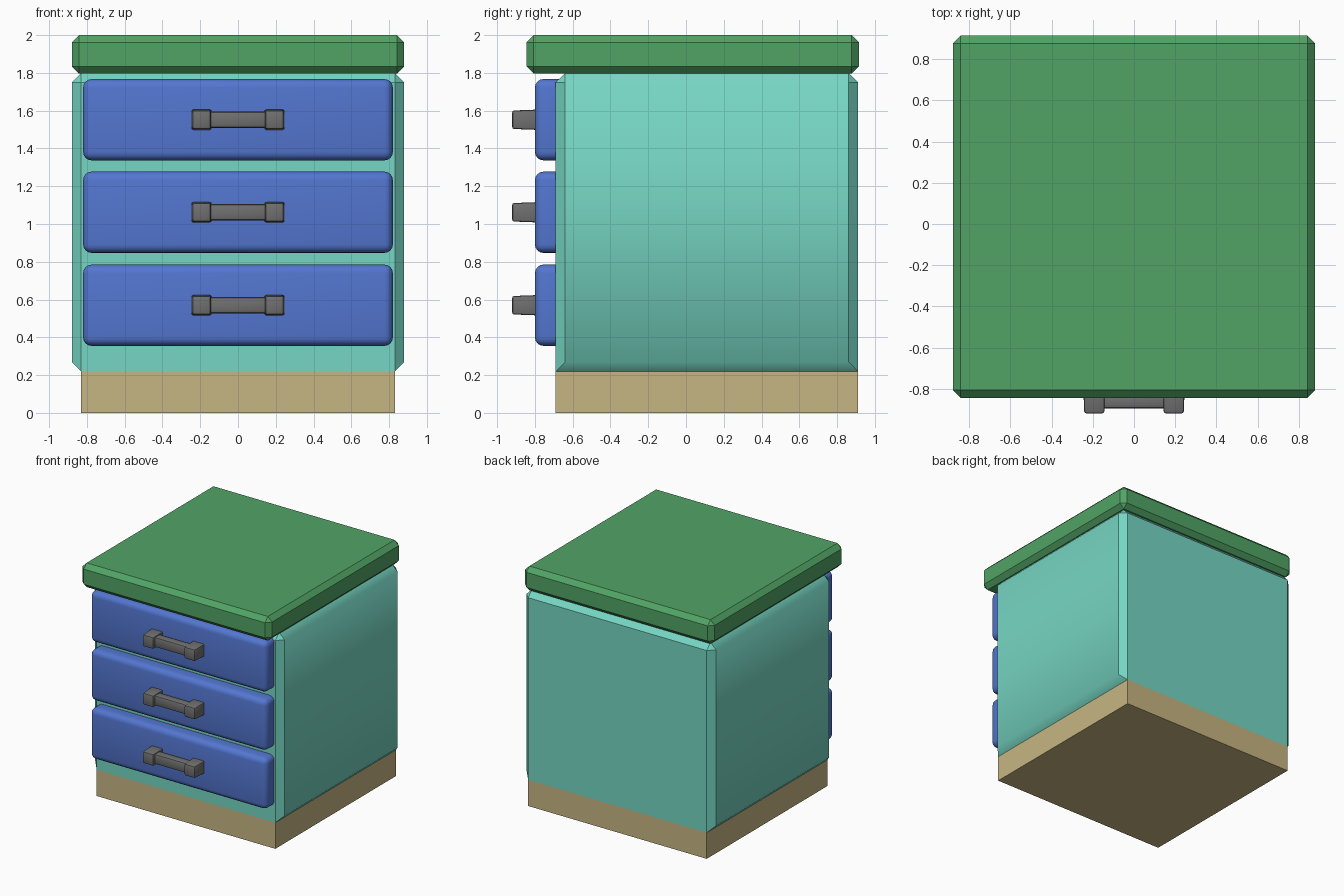
import bpy, bmesh, math
from mathutils import Vector

if "Cube" in bpy.data.objects:
    bpy.data.objects.remove(bpy.data.objects["Cube"])


def material(name, r, g, b):
    lin = lambda c: ((c / 255 + 0.055) / 1.055) ** 2.4
    m = bpy.data.materials.new(name)
    m.diffuse_color = (lin(r), lin(g), lin(b), 1)
    m.use_nodes = True
    m.node_tree.nodes["Principled BSDF"].inputs["Base Color"].default_value = m.diffuse_color
    return m


GREEN = material("green", 82, 164, 101)
TEAL = material("teal", 118, 214, 195)
BLUE = material("blue", 83, 118, 208)
GREY = material("grey", 112, 112, 112)
TAN = material("tan", 198, 181, 130)


def finish(name, bm, mat):
    bmesh.ops.recalc_face_normals(bm, faces=bm.faces)
    me = bpy.data.meshes.new(name)
    bm.to_mesh(me)
    bm.free()
    me.materials.append(mat)
    ob = bpy.data.objects.new(name, me)
    bpy.context.collection.objects.link(ob)
    return ob


def box(name, lo, hi, mat, bevel=0, segments=1, taper=1.0, smooth=None):
    """Box between two corners; taper shrinks the front (-y) end."""
    bm = bmesh.new()
    bmesh.ops.create_cube(bm, size=1)
    lo, hi = Vector(lo), Vector(hi)
    mid, size = (lo + hi) / 2, hi - lo
    for v in bm.verts:
        k = taper if v.co.y < 0 else 1
        v.co = mid + Vector((v.co.x * size.x * k, v.co.y * size.y, v.co.z * size.z * k))
    if bevel:
        bmesh.ops.bevel(bm, geom=bm.edges[:], offset=bevel, segments=segments,
                        profile=0.5, affect='EDGES')
    ob = finish(name, bm, mat)
    if smooth:
        bpy.ops.object.select_all(action='DESELECT')
        ob.select_set(True)
        bpy.context.view_layer.objects.active = ob
        bpy.ops.object.shade_smooth_by_angle(angle=math.radians(smooth))
    return ob


# plinth
box("base", (-0.83, -0.69, 0), (0.83, 0.91, 0.22), TAN)

# cabinet body: chamfered everywhere except along the front and back bottom edges
C, F, B = 0.05, -0.69, 0.91
bm = bmesh.new()
for s in (-1, 1):
    for y, inner in ((F, F + C), (B, B - C)):
        for co in ((0.83, y, 0.22), (0.83, y, 1.75), (0.88, inner, 0.27),
                   (0.88, inner, 1.75), (0.83, inner, 1.80)):
            bm.verts.new((s * co[0], co[1], co[2]))
bmesh.ops.convex_hull(bm, input=bm.verts[:])
bmesh.ops.dissolve_limit(bm, angle_limit=0.02, verts=bm.verts[:], edges=bm.edges[:])
for f in bm.faces:
    f.smooth = True
for e in bm.edges:  # the side panels blend softly into their top and bottom chamfers
    a, b = (v.co for v in e.verts)
    side = abs(a.x) > 0.87 and abs(b.x) > 0.87 and abs(a.z - b.z) < 0.01
    e.smooth = side
finish("cabinet_body", bm, TEAL)

# table top
box("table_top", (-0.88, -0.845, 1.797), (0.88, 0.915, 2.0), GREEN, 0.038, 1)

# drawers with handles
for i, z in enumerate((1.552, 1.062, 0.57)):
    n = str(i + 1)
    box("drawer_" + n, (-0.82, -0.80, z - 0.215), (0.82, -0.63, z + 0.215),
        BLUE, 0.045, 4, smooth=30)
    for side, x in (("left", -0.193), ("right", 0.193)):
        box("handle_post_%s_%s" % (side, n), (x - 0.054, -0.92, z - 0.054),
            (x + 0.054, -0.78, z + 0.054), GREY, 0.010, 2, 0.9, 30)
    box("handle_bar_" + n, (-0.17, -0.897, z - 0.043), (0.17, -0.822, z + 0.043),
        GREY, 0.016, 2, smooth=30)
